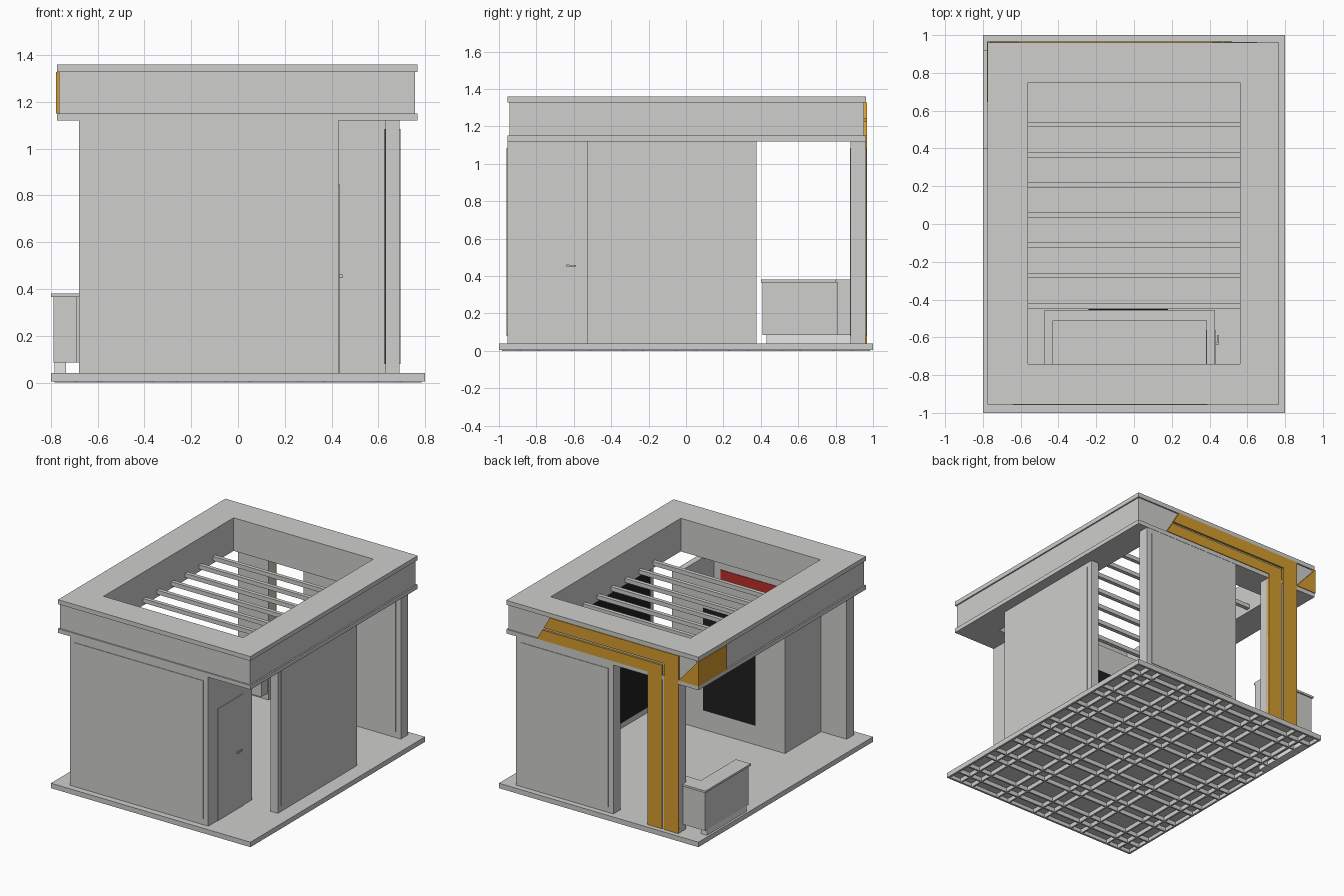
import bpy
import bmesh
from mathutils import Vector

cube = bpy.data.objects.get("Cube")
if cube:
    bpy.data.objects.remove(cube, do_unlink=True)


def material(name, r, g, b):
    m = bpy.data.materials.new(name)
    m.use_nodes = True
    m.diffuse_color = (r, g, b, 1)
    m.node_tree.nodes["Principled BSDF"].inputs["Base Color"].default_value = (r, g, b, 1)
    return m


GREY = material("light grey", .62, .62, .61)
GOLD = material("gold", .66, .33, .026)
RED = material("red", .48, .028, .022)
BLACK = material("black", .014, .014, .014)
WHITE = material("white", .92, .92, .92)


def finish(name, bm, mat):
    bmesh.ops.recalc_face_normals(bm, faces=bm.faces)
    mesh = bpy.data.meshes.new(name)
    bm.to_mesh(mesh)
    bm.free()
    mesh.materials.append(mat)
    obj = bpy.data.objects.new(name, mesh)
    bpy.context.scene.collection.objects.link(obj)
    return obj


def add_box(bm, x, y, z):
    """Add a box given by its (low, high) range on each axis."""
    verts = bmesh.ops.create_cube(bm, size=1)["verts"]
    for v in verts:
        v.co = Vector([(lo + hi) / 2 + c * (hi - lo) for c, (lo, hi) in zip(v.co, (x, y, z))])


def box(name, x, y, z, mat=GREY):
    bm = bmesh.new()
    add_box(bm, x, y, z)
    return finish(name, bm, mat)


def prism(name, outline, axis, lo, hi, mat=GREY):
    """Extrude a 2D outline along the y or z axis."""
    bm = bmesh.new()
    place = (lambda a, b: (a, lo, b)) if axis == "y" else (lambda a, b: (a, b, lo))
    face = bm.faces.new([bm.verts.new(place(a, b)) for a, b in outline])
    new = bmesh.ops.extrude_face_region(bm, geom=[face])["geom"]
    shift = Vector((0, hi - lo, 0)) if axis == "y" else Vector((0, 0, hi - lo))
    bmesh.ops.translate(bm, vec=shift, verts=[v for v in new if isinstance(v, bmesh.types.BMVert)])
    return finish(name, bm, mat)


FLOOR, SOFFIT, TOP = .04, 1.12, 1.36
WALL_Z = (FLOOR, SOFFIT)
PANEL_Z = (.08, 1.085)
THIN = .004

# Floor deck with a ribbed underside
box("floor_deck", (-.8, .8), (-1, 1), (.03, FLOOR))
ribs = bmesh.new()
for side in (-1, 1):
    add_box(ribs, sorted((side * .785, side * .8)), (-1, 1), (.004, .03))
    add_box(ribs, (-.785, .785), sorted((side * .985, side)), (.004, .03))
for i in range(5):
    for off in (-.05, .05):
        x = -.64 + i * .32 + off
        add_box(ribs, (x - .006, x + .006), (-.985, .985), (0, .03))
for i in range(7):
    for off in (-.05, .05):
        y = -.84 + i * .28 + off
        add_box(ribs, (-.785, .785), (y - .006, y + .006), (0, .03))
finish("floor_ribs", ribs, GREY)

# Roof ring: a lipped profile carried round four corners
OUT = (-.775, .768, -.955, .962)
INN = (-.56, .56, -.74, .75)


def corners(r, inset=0):
    x0, x1, y0, y1 = r[0] + inset, r[1] - inset, r[2] + inset, r[3] - inset
    return [(x0, y0), (x1, y0), (x1, y1), (x0, y1)]


profile = [(OUT, 0, SOFFIT), (OUT, 0, 1.15), (OUT, .01, 1.15), (OUT, .01, 1.328),
           (OUT, 0, 1.328), (OUT, 0, TOP), (INN, 0, TOP), (INN, 0, SOFFIT)]
bm = bmesh.new()
loops = [[bm.verts.new((x, y, z)) for x, y in corners(r, inset)] for r, inset, z in profile]
for a, b in zip(loops, loops[1:] + loops[:1]):
    for i in range(4):
        j = (i + 1) % 4
        bm.faces.new((a[i], a[j], b[j], b[i]))
finish("roof_ring", bm, GREY)

# Open roof slats
for i in range(7):
    y = .527 - i * .16
    box(f"roof_slat_{i + 1}", (-.565, .565), (y - .014, y + .014), (1.14, 1.17))

# Front wall, with a raised panel
box("front_wall", (-.68, .43), (-.955, -.87), WALL_Z)
box("front_panel", (-.64, .39), (-.955 - THIN, -.95), PANEL_Z)

# Side wall, with a grey panel outside and a black one inside
box("side_wall", (.63, .69), (-.53, .378), WALL_Z)
box("side_panel", (.685, .69 + THIN), (-.49, .338), PANEL_Z)
box("side_wall_screen", (.63 - THIN, .635), (-.49, .338), PANEL_Z, BLACK)

# Back wall, with panels on both faces
box("back_wall", (-.09, .69), (.88, .96), WALL_Z)
box("back_panel_outer", (-.05, .65), (.955, .96 + THIN), PANEL_Z)
box("back_panel_inner", (-.05, .65), (.88 - THIN, .885), PANEL_Z)

# Storage closet, open at the top
box("closet_left_wall", (.385, .43), (-.87, -.455), WALL_Z)
box("closet_right_wall", (-.475, -.43), (-.87, -.455), WALL_Z)
box("closet_back_wall", (-.43, .385), (-.51, -.455), WALL_Z)
box("closet_screen", (-.24, .18), (-.46, -.455 + THIN), (.18, .92), BLACK)
box("closet_red_board", (-.40, .33), (-.875, -.87 + THIN), (.45, 1.0), RED)
box("closet_board_slot", (-.22, .2), (-.87, -.862), (.9, .92), BLACK)

# Closet door and its lever handle
box("door", (.381, .434), (-.85, -.56), (FLOOR, .85))
box("handle_stem", (.43, .448), (-.638, -.626), (.449, .461))
box("handle_lever", (.441, .449), (-.638, -.588), (.45, .46))

# Corner column
box("corner_column", (-.615, -.37), (.88, .96), WALL_Z)

# Gold stripes bending from the fascia down the column
Z0, Z1 = 1.15, 1.328


def slant(z):
    return .52 - .105 * (z - Z0) / (Z1 - Z0)


def stripe(name, low, high, x_in, x_out):
    outline = [(slant(high), high), (x_out, high), (x_out, FLOOR),
               (x_in, FLOOR), (x_in, low), (slant(low), low)]
    prism(name, outline, "y", .945, .967, GOLD)


stripe("outer_stripe", 1.243, Z1, -.5, -.615)
stripe("inner_stripe", Z0, 1.225, -.37, -.483)
prism("corner_triangle", [(-.775, Z0), (-.775, Z1), (-.615, Z0)], "y", .945, .967, GOLD)
box("corner_plate", (-.779, -.76), (.645, .967), (Z0, Z1), GOLD)


# L-shaped counter on a white plinth
def ell(inset):
    x0, x1, xe = -.8 + inset, -.68 - inset, -.38
    y0, y1, yi = .4 + inset, .92 - inset, .8 + inset
    return [(x0, y0), (x1, y0), (x1, yi), (xe, yi), (xe, y1), (x0, y1)]


prism("counter_top", ell(0), "z", .365, .38)
prism("counter_body", ell(.01), "z", .085, .365)
box("counter_plinth", (-.785, -.735), (.43, .88), (0, .085), WHITE)
